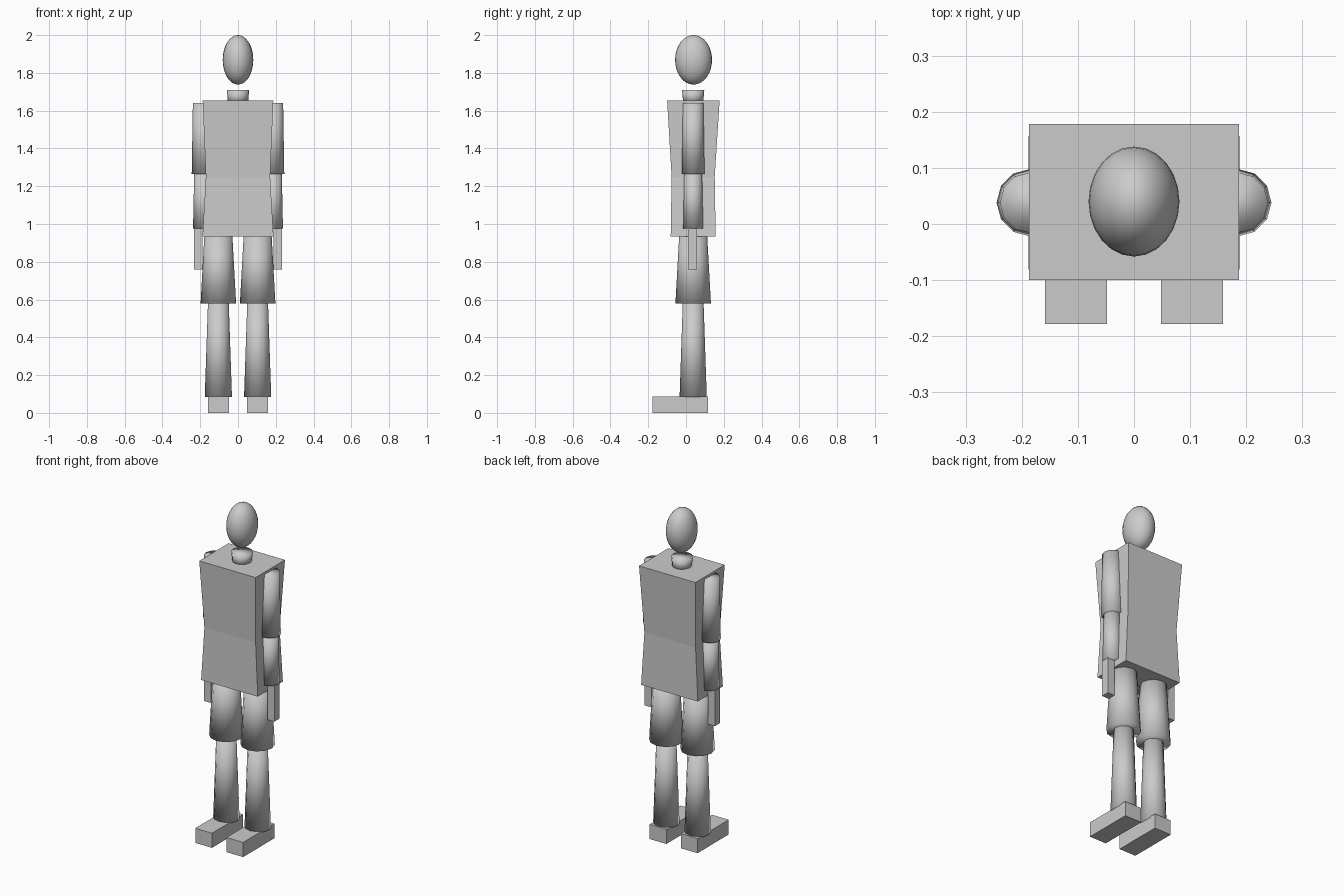
import bpy, bmesh, math

if "Cube" in bpy.data.objects:
    bpy.data.objects.remove(bpy.data.objects["Cube"])

Y = 0.038  # body axis, slightly behind the feet centre


def finish(name, bm, smooth=False):
    bmesh.ops.recalc_face_normals(bm, faces=bm.faces[:])
    for f in bm.faces:
        f.smooth = smooth
    me = bpy.data.meshes.new(name)
    bm.to_mesh(me)
    bm.free()
    ob = bpy.data.objects.new(name, me)
    bpy.context.collection.objects.link(ob)
    return ob


def loft(name, rings, smooth=False):
    """Skin a list of closed rings and cap both ends."""
    bm = bmesh.new()
    rows = [[bm.verts.new(p) for p in ring] for ring in rings]
    n = len(rows[0])
    for a, b in zip(rows, rows[1:]):
        for i in range(n):
            j = (i + 1) % n
            bm.faces.new((a[i], a[j], b[j], b[i]))
    bm.faces.new(rows[0][::-1])
    bm.faces.new(rows[-1])
    return finish(name, bm, smooth)


def rect(x0, x1, y0, y1, z):
    return [(x0, y0, z), (x1, y0, z), (x1, y1, z), (x0, y1, z)]


def circle(x, y, r, z, n=12):
    return [(x + r * math.cos(2 * math.pi * i / n),
             y + r * math.sin(2 * math.pi * i / n), z) for i in range(n)]


def limb(name, x, z0, r0, z1, r1):
    return loft(name, [circle(x, Y, r0, z0), circle(x, Y, r1, z1)], True)


def box(name, x0, x1, y0, y1, z0, z1):
    return loft(name, [rect(x0, x1, y0, y1, z0), rect(x0, x1, y0, y1, z1)])


# Torso: hips, waist, shoulders
loft("torso", [rect(-0.188, 0.188, -0.081, 0.157, 0.933),
               rect(-0.17, 0.17, -0.076, 0.152, 1.25),
               rect(-0.187, 0.187, -0.10, 0.178, 1.655)])

# Neck and floating egg-shaped head
limb("neck", 0, 1.64, 0.053, 1.71, 0.059)
bm = bmesh.new()
bmesh.ops.create_uvsphere(bm, u_segments=24, v_segments=16, radius=1)
bmesh.ops.scale(bm, vec=(0.081, 0.098, 0.131), verts=bm.verts[:])
bmesh.ops.translate(bm, vec=(0, 0.04, 1.869), verts=bm.verts[:])
finish("head", bm, True)

# Arms and legs on both sides
for s, side in ((-1, "right"), (1, "left")):
    limb(side + "_upper_arm", s * 0.185, 1.265, 0.06, 1.64, 0.054)
    limb(side + "_forearm", s * 0.185, 0.975, 0.053, 1.27, 0.047)
    hx = sorted((s * 0.233, s * 0.187))
    box(side + "_hand", *hx, 0.011, 0.059, 0.76, 0.982)
    limb(side + "_thigh", s * 0.104, 0.58, 0.094, 0.94, 0.074)
    limb(side + "_shin", s * 0.104, 0.083, 0.072, 0.585, 0.055)
    fx = sorted((s * 0.159, s * 0.048))
    box(side + "_foot", *fx, -0.178, 0.117, 0, 0.088)
